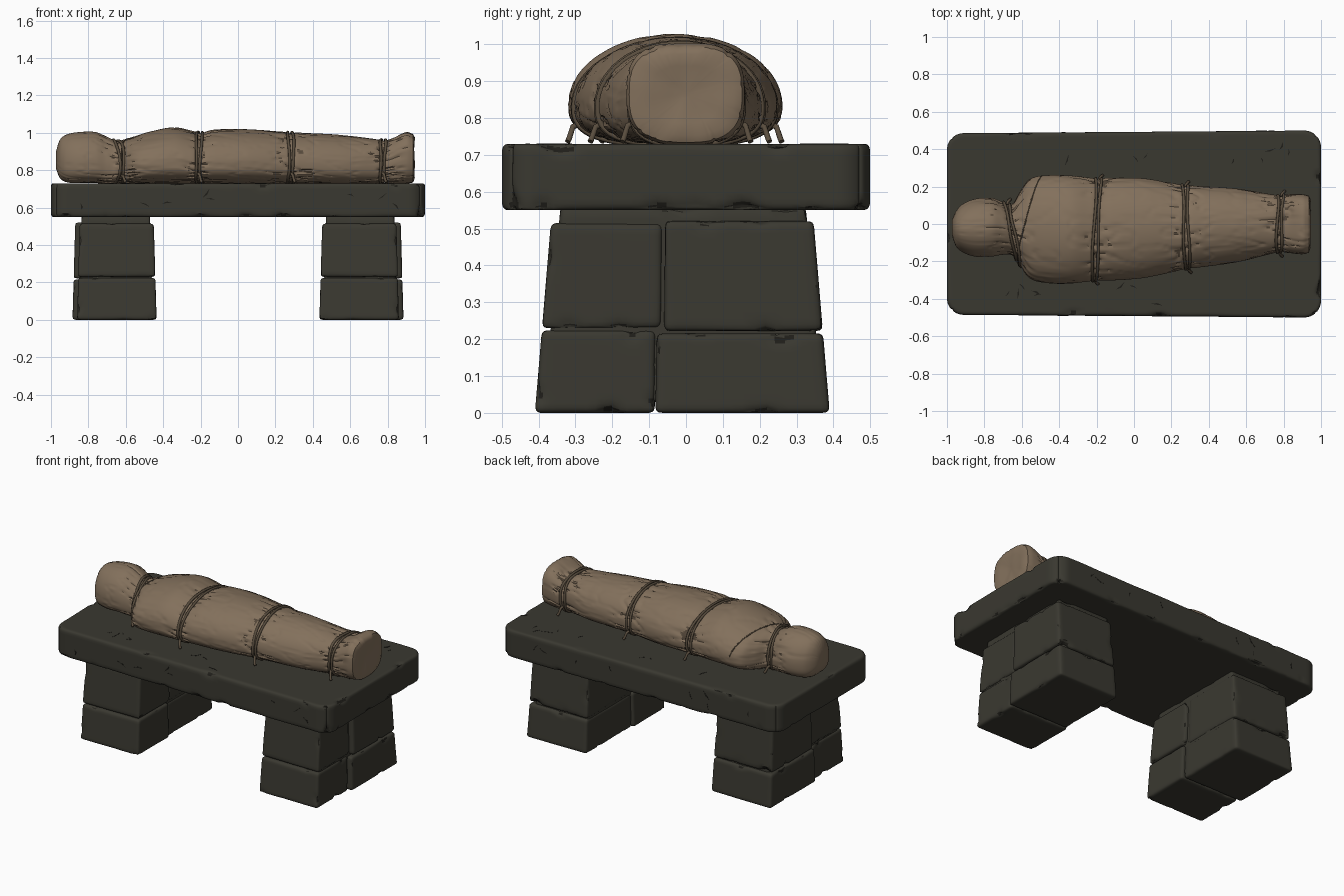
import bpy, bmesh, math, random
from mathutils import Vector, noise

if "Cube" in bpy.data.objects:
    bpy.data.objects.remove(bpy.data.objects["Cube"])

random.seed(4)


def material(name, rgb):
    m = bpy.data.materials.new(name)
    m.diffuse_color = (*rgb, 1)
    m.use_nodes = True
    m.node_tree.nodes["Principled BSDF"].inputs["Base Color"].default_value = m.diffuse_color
    return m


STONE = material("dark_stone", (0.042, 0.040, 0.030))
CRACK = material("stone_crack", (0.014, 0.013, 0.010))
CLOTH = material("linen_cloth", (0.225, 0.162, 0.106))
FOLD = material("linen_fold", (0.085, 0.061, 0.040))
ROPE = material("rope", (0.10, 0.074, 0.048))


def finish(bm, name, mats, angle=35):
    bmesh.ops.recalc_face_normals(bm, faces=bm.faces)
    me = bpy.data.meshes.new(name)
    bm.to_mesh(me)
    bm.free()
    ob = bpy.data.objects.new(name, me)
    bpy.context.collection.objects.link(ob)
    for m in mats:
        me.materials.append(m)
    bpy.ops.object.select_all(action='DESELECT')
    ob.select_set(True)
    bpy.context.view_layer.objects.active = ob
    bpy.ops.object.shade_smooth_by_angle(angle=math.radians(angle))
    return ob


# ---------- stone parts ----------
def stone(name, lo, hi, segs, r0, seed, deform, corner=0.0):
    """Box with worn edges: the rounding radius grows where noise makes a chip."""
    lo, hi = Vector(lo), Vector(hi)
    mid, half = (lo + hi) / 2, (hi - lo) / 2
    bm = bmesh.new()
    bmesh.ops.create_cube(bm, size=2)
    for a in range(3):
        n = Vector([float(i == a) for i in range(3)])
        for k in range(1, segs[a]):
            u = 2 * k / segs[a] - 1
            c = math.copysign(1 - (1 - abs(u)) ** 1.5, u)
            bmesh.ops.bisect_plane(bm, geom=bm.verts[:] + bm.edges[:] + bm.faces[:],
                                   plane_co=n * c, plane_no=n, dist=1e-6)
    chipped = set()
    for v in bm.verts:
        p = Vector([v.co[i] * half[i] for i in range(3)])
        q = p + mid + Vector((seed * 3.1, seed * 1.7, 0))
        chip = max(0, noise.noise(q * 13) - 0.28)
        r = r0 * (1 + 4.5 * chip + 0.35 * noise.noise(q * 5))
        inner = Vector([max(-half[i] + r, min(half[i] - r, p[i])) for i in range(3)])
        d = p - inner
        new = inner + d.normalized() * r if d.length > 1e-6 else p
        if chip > 0.03 and (new - p).length > 0.004:
            chipped.add(v)
        if corner:
            cx, cy = (max(abs(new[i]) - half[i] + corner, 0) for i in (0, 1))
            if cx > 0 and cy > 0:
                s = max(cx, cy) / math.hypot(cx, cy)
                new.x = math.copysign(half.x - corner + cx * s, new.x)
                new.y = math.copysign(half.y - corner + cy * s, new.y)
        v.co = deform(new + mid)
    for f in bm.faces:
        f.material_index = int(all(v in chipped for v in f.verts))
    return finish(bm, name, (STONE, CRACK))


def skew(p):
    return Vector((p.x, p.y * (0.985 + 0.015 * p.x), p.z))


def taper(p):
    return Vector((0.665 + (p.x - 0.665) * (1 - 0.13 * p.z),
                   -0.01 + (p.y + 0.01) * (1 - 0.21 * p.z), p.z))


stone("slab", (-1, -0.5, 0.55), (1, 0.5, 0.73), (100, 56, 12), 0.018, 1, skew, 0.09)

# four stacked blocks and an inner core per support, mirrored to the other end
BLOCKS = [
    ("front_lower_block", (0.435, -0.41, 0.0), (0.86, -0.085, 0.224)),
    ("back_lower_block", (0.45, -0.083, 0.0), (0.885, 0.39, 0.216)),
    ("front_upper_block", (0.435, -0.41, 0.23), (0.86, -0.07, 0.515)),
    ("back_upper_block", (0.45, -0.062, 0.222), (0.885, 0.39, 0.52)),
    ("support_core", (0.455, -0.385, 0.03), (0.85, 0.37, 0.56)),
]
for i, (name, lo, hi) in enumerate(BLOCKS):
    ob = stone(name, lo, hi, (20, 20, 16), 0.017, i + 2, taper)
    ob.modifiers.new("mirror", 'MIRROR')

# thin cracks scattered over the slab top and front and back faces
bm = bmesh.new()


def sliver(c, along, side, normal):
    length, w = random.uniform(0.03, 0.07), random.uniform(0.003, 0.006)
    pts = [c - along * length / 2, c + side * w, c + along * length / 2 + side * w * 2, c - side * w]
    low = [bm.verts.new(p - normal * 0.003) for p in pts]
    top = [bm.verts.new(p + normal * 0.001) for p in pts]
    bm.faces.new(top)
    bm.faces.new(low[::-1])
    for k in range(4):
        bm.faces.new((low[k], low[k - 3], top[k - 3], top[k]))


for k in range(16):
    a = random.uniform(0, math.pi)
    u, w = Vector((math.cos(a), math.sin(a), 0)), Vector((-math.sin(a), math.cos(a), 0))
    s = 1 if k % 2 else -1
    sliver(Vector((random.uniform(-0.85, 0.85), s * random.uniform(0.33, 0.44), 0.73)), u, w,
           Vector((0, 0, 1)))
    x = random.uniform(-0.85, 0.85)
    sliver(Vector((x, s * 0.5 * (0.985 + 0.015 * x), random.uniform(0.6, 0.68))),
           Vector((u.x, 0, u.y)), Vector((w.x, 0, w.y)), Vector((0, s, 0)))
finish(bm, "slab_cracks", (CRACK,))

# ---------- wrapped body ----------
# x, y min, y max, z bottom, z top
STATIONS = [
    (-0.972, -0.06, 0.02, 0.81, 0.90), (-0.955, -0.11, 0.06, 0.765, 0.955),
    (-0.92, -0.145, 0.10, 0.74, 0.985), (-0.85, -0.17, 0.13, 0.735, 1.0),
    (-0.76, -0.17, 0.135, 0.735, 1.0), (-0.70, -0.16, 0.115, 0.73, 0.975),
    (-0.65, -0.165, 0.105, 0.73, 0.955), (-0.61, -0.22, 0.17, 0.73, 0.96),
    (-0.56, -0.285, 0.235, 0.73, 0.975), (-0.48, -0.31, 0.255, 0.73, 1.0),
    (-0.34, -0.315, 0.255, 0.73, 1.025), (-0.20, -0.30, 0.24, 0.73, 1.0),
    (-0.12, -0.298, 0.243, 0.73, 1.015), (0.05, -0.285, 0.24, 0.73, 1.015),
    (0.27, -0.24, 0.205, 0.73, 1.0), (0.55, -0.20, 0.185, 0.73, 0.985),
    (0.77, -0.148, 0.15, 0.73, 0.96), (0.82, -0.15, 0.155, 0.73, 0.965),
    (0.90, -0.158, 0.155, 0.732, 1.0), (0.935, -0.15, 0.148, 0.738, 0.99),
]
# x position and tilt of each binding
BINDINGS = [(-0.65, -0.03), (-0.20, 0.012), (0.28, -0.006), (0.78, 0.006)]


def section(x):
    """Hermite interpolation between the stations."""
    i = max(k for k in range(len(STATIONS) - 1) if STATIONS[k][0] <= x or k == 0)
    a, b = STATIONS[i], STATIONS[i + 1]
    p, n = STATIONS[max(i - 1, 0)], STATIONS[min(i + 2, len(STATIONS) - 1)]
    h = b[0] - a[0]
    t = min(max((x - a[0]) / h, 0), 1)
    out = []
    for c in range(1, 5):
        ma, mb = (b[c] - p[c]) / (b[0] - p[0]) * h, (n[c] - a[c]) / (n[0] - a[0]) * h
        out.append((2*t**3 - 3*t*t + 1) * a[c] + (t**3 - 2*t*t + t) * ma
                   + (3*t*t - 2*t**3) * b[c] + (t**3 - t*t) * mb)
    return out


def surface(x, ang, off=0.0):
    y0, y1, zb, zt = section(x)
    box = min(max((x - 0.6) / 0.25, 0), 1)
    zw = zb + (zt - zb) * (0.37 + 0.13 * box)
    c, s = math.cos(ang), math.sin(ang)
    e = (1 - 0.3 * box) if s > 0 else 0.72
    y = (y0 + y1) / 2 + ((y1 - y0) / 2 + off) * math.copysign(abs(c) ** e, c)
    z = zw + ((zt - zw if s > 0 else zw - zb) + off) * math.copysign(abs(s) ** e, s)
    return Vector((x, y, max(z, 0.728)))


def crease(x, ang):
    """0..1 depth of folds that run out from the bindings."""
    d = min(abs(x - bx - k * math.cos(ang)) for bx, k in BINDINGS)
    mask = 0.25 + 0.75 * math.exp(-(d / 0.10) ** 2)
    n = noise.noise(Vector((math.cos(ang) * 4.2, math.sin(ang) * 4.2 + x * 1.5, x * 5)))
    return mask * max(0, 1 - abs(n) / 0.13)


bm = bmesh.new()
NX, NA = 210, 112
rings, deep = [], {}
for i in range(NX + 1):
    x = -0.972 + 1.907 * i / NX
    ring = []
    for k in range(NA):
        ang = 2 * math.pi * k / NA
        c = crease(x, ang)
        pinch = sum(math.exp(-((x - bx - t * math.cos(ang)) / 0.018) ** 2) for bx, t in BINDINGS)
        v = bm.verts.new(surface(x, ang, 0.004 - 0.011 * c - 0.008 * pinch))
        deep[v] = c
        ring.append(v)
    rings.append(ring)
for a, b in zip(rings, rings[1:]):
    for k in range(NA):
        f = bm.faces.new((a[k - 1], a[k], b[k], b[k - 1]))
        f.material_index = int(sum(deep[v] for v in f.verts) / 4 > 0.62)
bm.faces.new(rings[0])
# gathered cloth closing the foot end
prev = rings[-1]
mid = Vector((0.935, 0, 0.865))
for s in (0.85, 0.6, 0.3, 0.08):
    ring = []
    for k, v in enumerate(rings[-1]):
        p = mid + (v.co - mid) * s
        p.x = 0.945 - 0.012 * (1 - s) + 0.006 * noise.noise(Vector((p.y * 14, p.z * 14, s)))
        ring.append(bm.verts.new(p))
    for k in range(NA):
        bm.faces.new((prev[k - 1], prev[k], ring[k], ring[k - 1]))
    prev = ring
bm.faces.new(prev)
finish(bm, "wrapped_body", (CLOTH, FOLD), 40)


# ---------- bindings ----------
def cord(name, paths, radius):
    cu = bpy.data.curves.new(name, 'CURVE')
    cu.dimensions, cu.bevel_depth, cu.bevel_resolution = '3D', radius, 2
    cu.use_fill_caps = True
    for pts, cyclic in paths:
        sp = cu.splines.new('POLY')
        sp.points.add(len(pts) - 1)
        sp.use_cyclic_u = cyclic
        for q, p in zip(sp.points, pts):
            q.co = (*p, 1)
    cu.materials.append(ROPE)
    bpy.context.collection.objects.link(bpy.data.objects.new(name, cu))


names = ("neck_binding", "chest_binding", "thigh_binding", "ankle_binding")
for name, (bx, tilt) in zip(names, BINDINGS):
    paths = []
    for dx in (-0.013, 0.011):
        paths.append(([surface(bx + dx + tilt * math.cos(a) + 0.004 * math.sin(3 * a + dx * 90), a, 0.003)
                       for a in (2 * math.pi * k / 56 for k in range(56))], True))
    # loose tails lying on the slab at both sides
    for side, ang in ((1, -0.35), (-1, math.pi + 0.35)):
        p = surface(bx + tilt * side, ang, 0.004)
        paths.append(([p, p + Vector((0.006, side * 0.014, -0.006)),
                       Vector((p.x + 0.014, p.y + side * 0.024, 0.745)),
                       Vector((p.x + 0.02, p.y + side * 0.028, 0.736))], False))
    cord(name, paths, 0.008)

# edge of the overlapping shroud across the chest
cord("shroud_hem", [([surface(-0.55 + 0.06 * math.cos(a) - 0.04 * math.sin(a), a, 0.002)
                      for a in (math.pi * (0.02 + 0.92 * k / 40) for k in range(41))], False)], 0.004)
